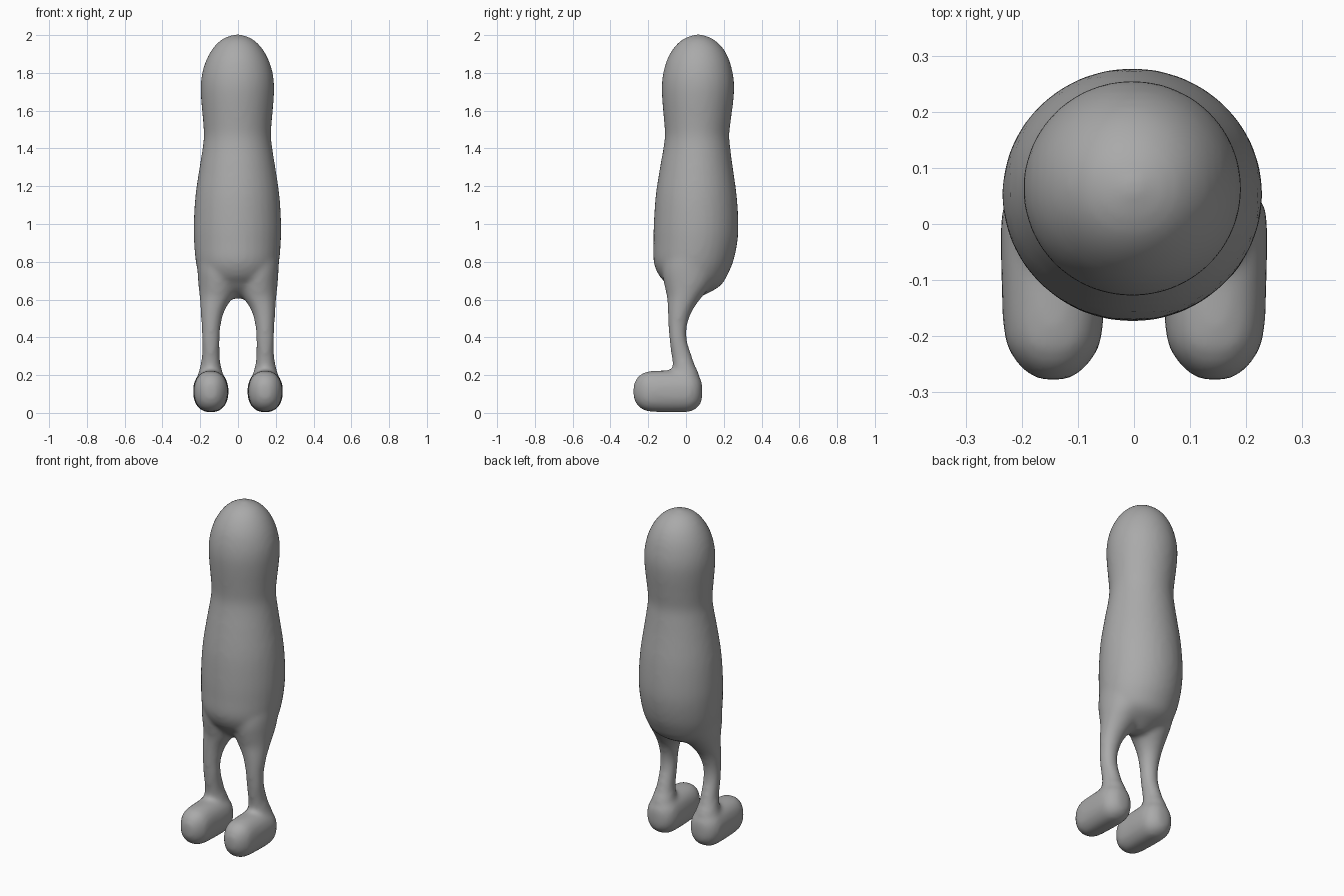
import bpy, bmesh, math
from mathutils import Vector

bm = bmesh.new()


def power(v, e):
    return math.copysign(abs(v) ** e, v)


def refine(st, steps=3):
    """Add smooth in-between stations (Catmull-Rom)."""
    out = []
    for i in range(len(st) - 1):
        p = [st[max(i - 1, 0)], st[i], st[i + 1], st[min(i + 2, len(st) - 1)]]
        for k in range(steps):
            t = k / steps
            out.append(tuple(b + 0.5 * t * (c - a + t * (2 * a - 5 * b + 4 * c - d
                             + t * (3 * (b - c) + d - a))) for a, b, c, d in zip(*p)))
    return out + [st[-1]]


def loft(stations, place, sides=32, roundness=1.0):
    """Skin closed rings; place(station, c, s) gives a ring point."""
    rings, faces = [], []
    for st in stations:
        ring = []
        for i in range(sides):
            a = math.tau * i / sides
            ring.append(bm.verts.new(place(st, power(math.cos(a), roundness),
                                           power(math.sin(a), roundness))))
        rings.append(ring)
    for lo, hi in zip(rings, rings[1:]):
        for i in range(sides):
            j = (i + 1) % sides
            faces.append(bm.faces.new((lo[i], lo[j], hi[j], hi[i])))
    faces.append(bm.faces.new(rings[0][::-1]))
    faces.append(bm.faces.new(rings[-1]))
    bmesh.ops.recalc_face_normals(bm, faces=faces)


def upright(st, c, s):
    z, x0, x1, y0, y1 = st
    return Vector(((x0 + x1) / 2 + c * (x1 - x0) / 2,
                   (y0 + y1) / 2 + s * (y1 - y0) / 2, z))


# Torso and head: z, half width, front y, back y
torso = [
    (0.605, 0.03, 0.00, 0.06), (0.625, 0.08, -0.04, 0.10), (0.66, 0.145, -0.085, 0.165),
    (0.69, 0.18, -0.11, 0.197), (0.73, 0.203, -0.145, 0.220), (0.80, 0.221, -0.172, 0.250),
    (0.90, 0.230, -0.173, 0.272), (1.00, 0.232, -0.171, 0.278), (1.15, 0.223, -0.161, 0.269),
    (1.30, 0.201, -0.138, 0.248), (1.40, 0.185, -0.120, 0.235), (1.47, 0.178, -0.112, 0.229),
    (1.55, 0.183, -0.117, 0.238), (1.65, 0.192, -0.126, 0.251), (1.73, 0.195, -0.129, 0.256),
    (1.80, 0.187, -0.121, 0.248), (1.87, 0.165, -0.101, 0.229), (1.93, 0.131, -0.067, 0.197),
    (1.97, 0.093, -0.029, 0.157), (1.99, 0.058, 0.007, 0.122), (2.003, 0.018, 0.047, 0.082),
]
loft([(z, -w - 0.003, w - 0.003, y0, y1) for z, w, y0, y1 in refine(torso)], upright)

# Legs: z, inner x, outer x, front y, back y; the tops fade into the torso
leg = [
    (0.14, 0.075, 0.215, -0.065, 0.070), (0.21, 0.080, 0.210, -0.070, 0.068),
    (0.25, 0.090, 0.200, -0.070, 0.048), (0.30, 0.096, 0.192, -0.077, 0.032),
    (0.38, 0.096, 0.192, -0.088, 0.006), (0.45, 0.093, 0.193, -0.093, 0.004),
    (0.52, 0.078, 0.197, -0.096, 0.024), (0.57, 0.055, 0.200, -0.098, 0.052),
    (0.62, 0.020, 0.204, -0.102, 0.090), (0.68, 0.00, 0.210, -0.116, 0.135),
    (0.75, 0.00, 0.215, -0.125, 0.160), (0.82, 0.00, 0.217, -0.115, 0.170),
    (0.90, 0.02, 0.205, -0.080, 0.150),
]

# Feet: y, half width, half height
foot = [
    (-0.278, 0.025, 0.035), (-0.263, 0.050, 0.067), (-0.240, 0.070, 0.090),
    (-0.205, 0.087, 0.106), (-0.120, 0.092, 0.111), (0.00, 0.094, 0.111),
    (0.040, 0.085, 0.100), (0.070, 0.062, 0.078), (0.086, 0.030, 0.042),
]
for side in (-1, 1):
    loft([(z, side * a, side * b, y0, y1) for z, a, b, y0, y1 in refine(leg)], upright)
    loft(refine(foot, 2),
         lambda st, c, s: Vector((side * 0.144 + c * st[1], st[0], 0.114 + s * st[2])),
         roundness=0.88)

mesh = bpy.data.meshes.new("body_with_legs")
bm.to_mesh(mesh)
bm.free()
body = bpy.data.objects.new("body_with_legs", mesh)
bpy.context.collection.objects.link(body)

# Mid-grey skin
skin = bpy.data.materials.new("dark_grey")
skin.diffuse_color = (0.4, 0.4, 0.4, 1)
mesh.materials.append(skin)

# Fuse all parts into one soft skin
fuse = body.modifiers.new("fuse", 'REMESH')
fuse.mode = 'VOXEL'
fuse.voxel_size = 0.013
fuse.use_smooth_shade = True
soften = body.modifiers.new("soften", 'SMOOTH')
soften.factor = 0.5
soften.iterations = 12
